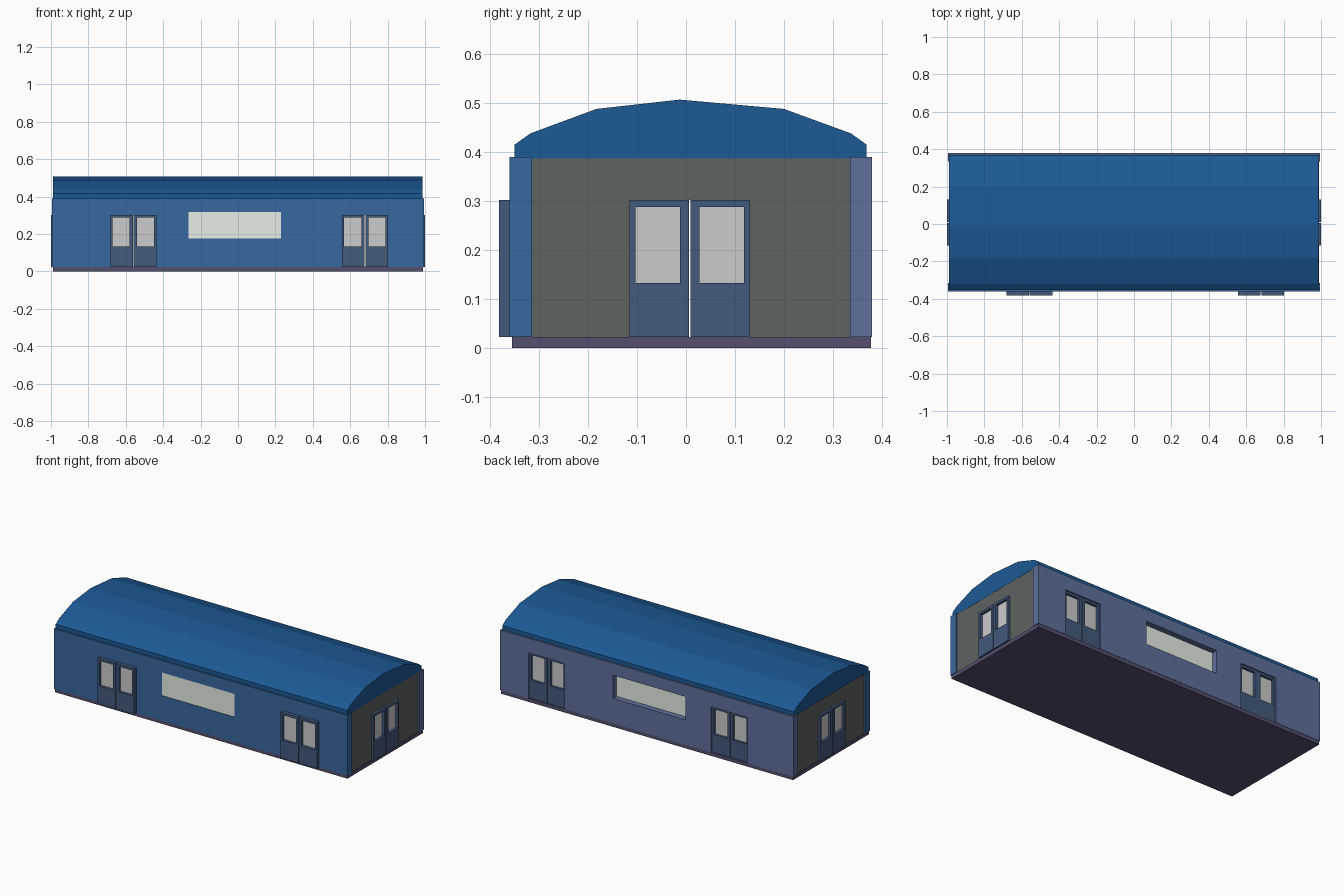
import bpy, bmesh
from mathutils import Vector

if "Cube" in bpy.data.objects:
    bpy.data.objects.remove(bpy.data.objects["Cube"])


def material(name, rgb):
    m = bpy.data.materials.new(name)
    m.diffuse_color = (*rgb, 1)
    m.use_nodes = True
    m.node_tree.nodes["Principled BSDF"].inputs["Base Color"].default_value = m.diffuse_color
    return m


ROOF = material("roof_blue", (0.012, 0.10, 0.30))
FRONT = material("front_blue", (0.037, 0.14, 0.35))
BACK = material("back_blue", (0.11, 0.16, 0.33))
END = material("end_grey", (0.11, 0.125, 0.12))
DOOR = material("door_blue", (0.055, 0.10, 0.20))
FLOOR = material("floor_dark", (0.09, 0.08, 0.16))
PANE = material("door_glass", (0.60, 0.60, 0.60))
GLASS = material("window_glass", (0.80, 0.86, 0.79))


def panel(name, axis, u, z, depth, mat, holes=()):
    """Upright slab running along axis, with rectangular holes (u0, u1, z0, z1)."""
    us = sorted({*u, *(v for h in holes for v in h[:2])})
    zs = sorted({*z, *(v for h in holes for v in h[2:])})
    d0, d1 = depth
    put = (lambda a, d, h: Vector((a, d, h))) if axis == "x" else (lambda a, d, h: Vector((d, a, h)))
    bm = bmesh.new()
    grid = {(a, h): bm.verts.new(put(a, d0, h)) for a in us for h in zs}
    for a0, a1 in zip(us, us[1:]):
        for h0, h1 in zip(zs, zs[1:]):
            ca, ch = (a0 + a1) / 2, (h0 + h1) / 2
            if not any(p < ca < q and r < ch < s for p, q, r, s in holes):
                bm.faces.new([grid[k] for k in ((a0, h0), (a1, h0), (a1, h1), (a0, h1))])
    bmesh.ops.delete(bm, geom=[v for v in bm.verts if not v.link_faces], context="VERTS")
    new = bmesh.ops.extrude_face_region(bm, geom=bm.faces[:], use_keep_orig=True)["geom"]
    bmesh.ops.translate(bm, verts=[g for g in new if isinstance(g, bmesh.types.BMVert)],
                        vec=put(0, d1 - d0, 0))
    return finish(name, bm, mat)


def finish(name, bm, mat):
    bmesh.ops.recalc_face_normals(bm, faces=bm.faces[:])
    me = bpy.data.meshes.new(name)
    bm.to_mesh(me)
    bm.free()
    me.materials.append(mat)
    ob = bpy.data.objects.new(name, me)
    bpy.context.collection.objects.link(ob)
    return ob


BASE, TOP, DOOR_TOP = 0.022, 0.39, 0.302


def double_door(name, axis, u0, outer, inner):
    """Two leaves, each with an opening and a recessed pane."""
    w = 0.1215
    glass = outer + (inner - outer) * 0.35
    for i in range(2):
        a = u0 + i * (w + 0.003)
        p = a + (0.012 if i == 0 else 0.018)
        win = (p, p + 0.091, 0.133, 0.288)
        panel(f"{name}_leaf_{i + 1}", axis, (a, a + w), (BASE, DOOR_TOP), (outer, inner), DOOR, [win])
        panel(f"{name}_pane_{i + 1}", axis, win[:2], win[2:], (glass, inner), PANE)


# floor slab
panel("floor", "x", (-0.99, 0.99), (0, BASE), (-0.355, 0.378), FLOOR)

# long walls with doorways and the wide window
starts = (-0.683, 0.556)
window = (-0.264, 0.229, 0.175, 0.317)
openings = [(s, s + 0.246, BASE, DOOR_TOP) for s in starts] + [window]
sides = (("front", -0.36, -0.315, -0.382, -0.337, -0.357, FRONT),
         ("back", 0.38, 0.335, 0.372, 0.33, 0.345, BACK))
for side, wo, wi, do, di, pane, mat in sides:
    panel(f"{side}_wall", "x", (-0.995, 0.994), (BASE, TOP), (wo, wi), mat, openings)
    for i, s in enumerate(starts):
        double_door(f"{side}_door_{i + 1}", "x", s, do, di)
    panel(f"{side}_window", "x", window[:2], window[2:], (pane, wi), GLASS)

# end walls with their doors
for side, sx in (("left", -1), ("right", 1)):
    doorway = (-0.115, 0.131, BASE, DOOR_TOP)
    panel(f"{side}_end_wall", "y", (-0.315, 0.335), (BASE, TOP), (sx * 0.985, sx * 0.945), END, [doorway])
    double_door(f"{side}_end_door", "y", -0.115, sx * 1.0, sx * 0.955)

# faceted arched roof
profile = [(-0.35, 0.387), (-0.35, 0.415), (-0.318, 0.438), (-0.183, 0.488), (-0.013, 0.507),
           (0.2, 0.488), (0.337, 0.438), (0.369, 0.415), (0.369, 0.387)]
bm = bmesh.new()
face = bm.faces.new([bm.verts.new((-0.99, y, z)) for y, z in profile])
new = bmesh.ops.extrude_face_region(bm, geom=[face], use_keep_orig=True)["geom"]
bmesh.ops.translate(bm, verts=[g for g in new if isinstance(g, bmesh.types.BMVert)], vec=(1.976, 0, 0))
finish("roof", bm, ROOF)
